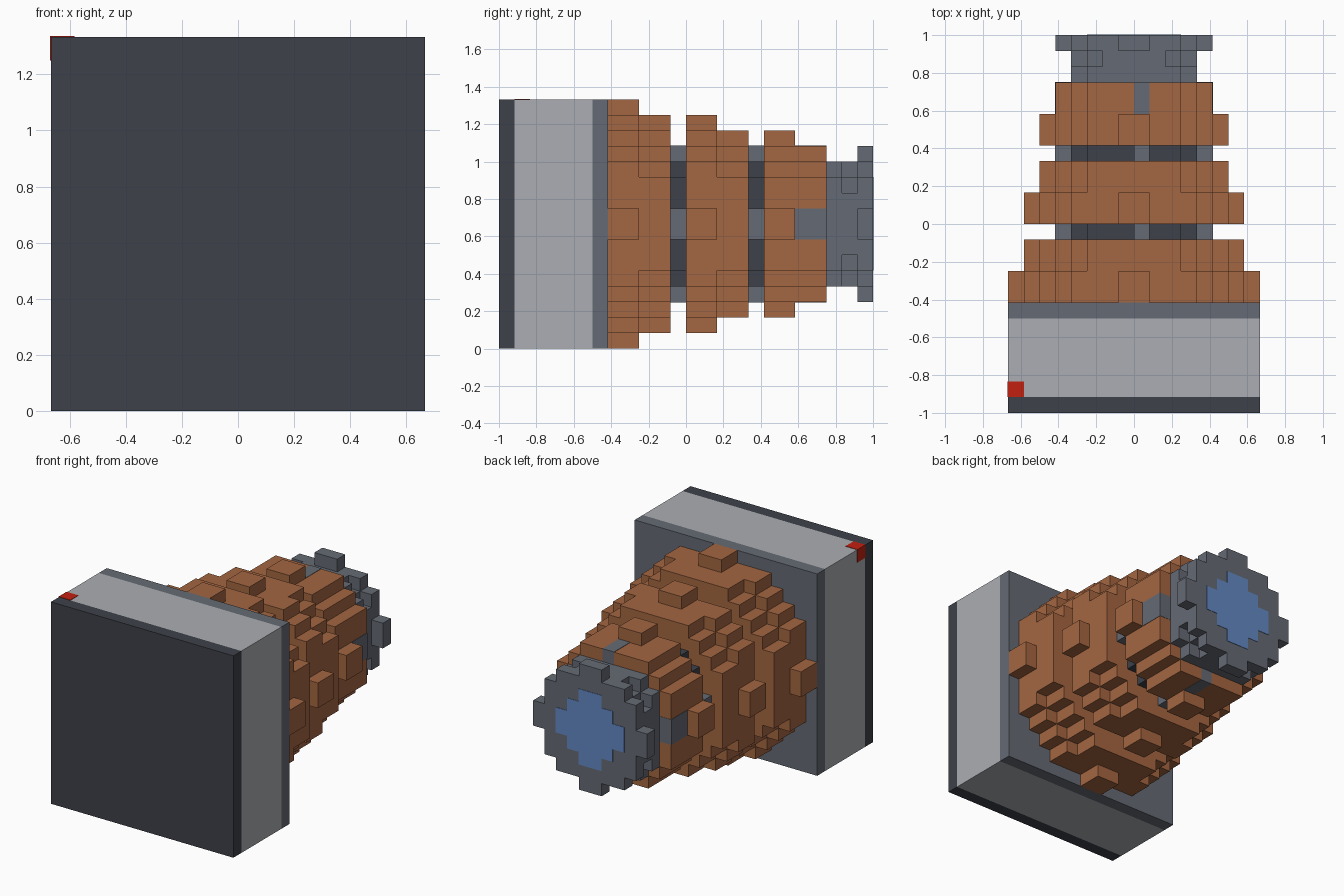
import bpy, bmesh

if "Cube" in bpy.data.objects:
    bpy.data.objects.remove(bpy.data.objects["Cube"], do_unlink=True)

U = 1 / 12          # one block
MID = 8 * U         # height of the barrel axis


def material(name, rgb):
    lin = [((c / 255 + 0.055) / 1.055) ** 2.4 for c in rgb]
    m = bpy.data.materials.new(name)
    m.use_nodes = True
    m.diffuse_color = (*lin, 1)
    bsdf = m.node_tree.nodes["Principled BSDF"]
    bsdf.inputs["Base Color"].default_value = (*lin, 1)
    bsdf.inputs["Roughness"].default_value = 0.8
    return m


DARK = material("charcoal", (61, 65, 73))
LIGHT = material("light grey", (171, 174, 179))
GREY = material("steel grey", (101, 106, 116))
COPPER = material("copper", (164, 102, 65))
BLUE = material("lens blue", (99, 137, 196))
RED = material("red", (194, 32, 16))


def prism(name, outline, y0, y1, mat):
    """Extrude an (x, z) outline, in blocks around the axis, from layer y0 to y1."""
    bm = bmesh.new()
    face = bm.faces.new([bm.verts.new((x * U, y0 * U - 1, z * U + MID)) for x, z in outline])
    new = bmesh.ops.extrude_face_region(bm, geom=[face])["geom"]
    verts = [v for v in new if isinstance(v, bmesh.types.BMVert)]
    bmesh.ops.translate(bm, verts=verts, vec=(0, (y1 - y0) * U, 0))
    bmesh.ops.recalc_face_normals(bm, faces=bm.faces)
    mesh = bpy.data.meshes.new(name)
    bm.to_mesh(mesh)
    bm.free()
    mesh.materials.append(mat)
    bpy.context.collection.objects.link(bpy.data.objects.new(name, mesh))


def box(name, x0, x1, z0, z1, y0, y1, mat):
    prism(name, [(x0, z0), (x1, z0), (x1, z1), (x0, z1)], y0, y1, mat)


def stepped_disc(name, r2, y0, y1, mat):
    """Disc of whole blocks whose centres lie within the squared radius r2."""
    def height(c):
        return sum((c + 0.5) ** 2 + (k + 0.5) ** 2 <= r2 for k in range(9))
    quarter = []
    for c in range(9):
        h = height(c)
        if h and h != height(c + 1):
            quarter += [(c + 1, h), (c + 1, height(c + 1))]
    quarter = [(0, height(0))] + quarter
    right = quarter + [(x, -z) for x, z in reversed(quarter)]
    path = right + [(-x, z) for x, z in reversed(right)]
    # keep only real corners
    corners = []
    for i, p in enumerate(path):
        a, b = path[i - 1], path[(i + 1) % len(path)]
        if p != a and p[0] != 0 and not (p[1] == 0 and a[0] == b[0]):
            corners.append(p)
    prism(name, corners, y0, y1, mat)


# Square housing
box("front_plate", -8, 8, -8, 8, 0, 1, DARK)
box("housing", -8, 8, -8, 8, 1, 6, LIGHT)
box("back_plate", -8, 8, -8, 8, 6, 7, GREY)
box("indicator_light", -8.03, -7, 7, 8.03, 1, 2, RED)

# Copper coils, narrowing to the back
coils = [(57, 7, 9), (49, 9, 11), (43, 12, 14), (37, 14, 16), (31, 17, 19), (27, 19, 21)]
for i, (r2, y0, y1) in enumerate(coils):
    stepped_disc(f"coil_{i + 1}", r2, y0, y1, COPPER)

# Core and rails showing in the gaps and at the last coil
stepped_disc("core", 19, 11, 17, DARK)
for s, side in ((1, "left"), (-1, "right")):
    x0, x1 = sorted((4 * s, 5.03 * s))
    box(f"rail_{side}", x0, x1, -1, 1, 11, 21.02, GREY)
for s, side in ((1, "top"), (-1, "bottom")):
    z0, z1 = sorted((4 * s, 5.03 * s))
    box(f"rail_{side}", 0, 1, z0, z1, 11, 21.02, GREY)

# Nozzle with flared rim and lens
stepped_disc("nozzle_base", 19, 21, 22, GREY)
stepped_disc("nozzle_neck", 15, 22, 23, GREY)
stepped_disc("nozzle_rim", 21, 23, 24, GREY)
stepped_disc("lens", 7, 23.95, 24.03, BLUE)
